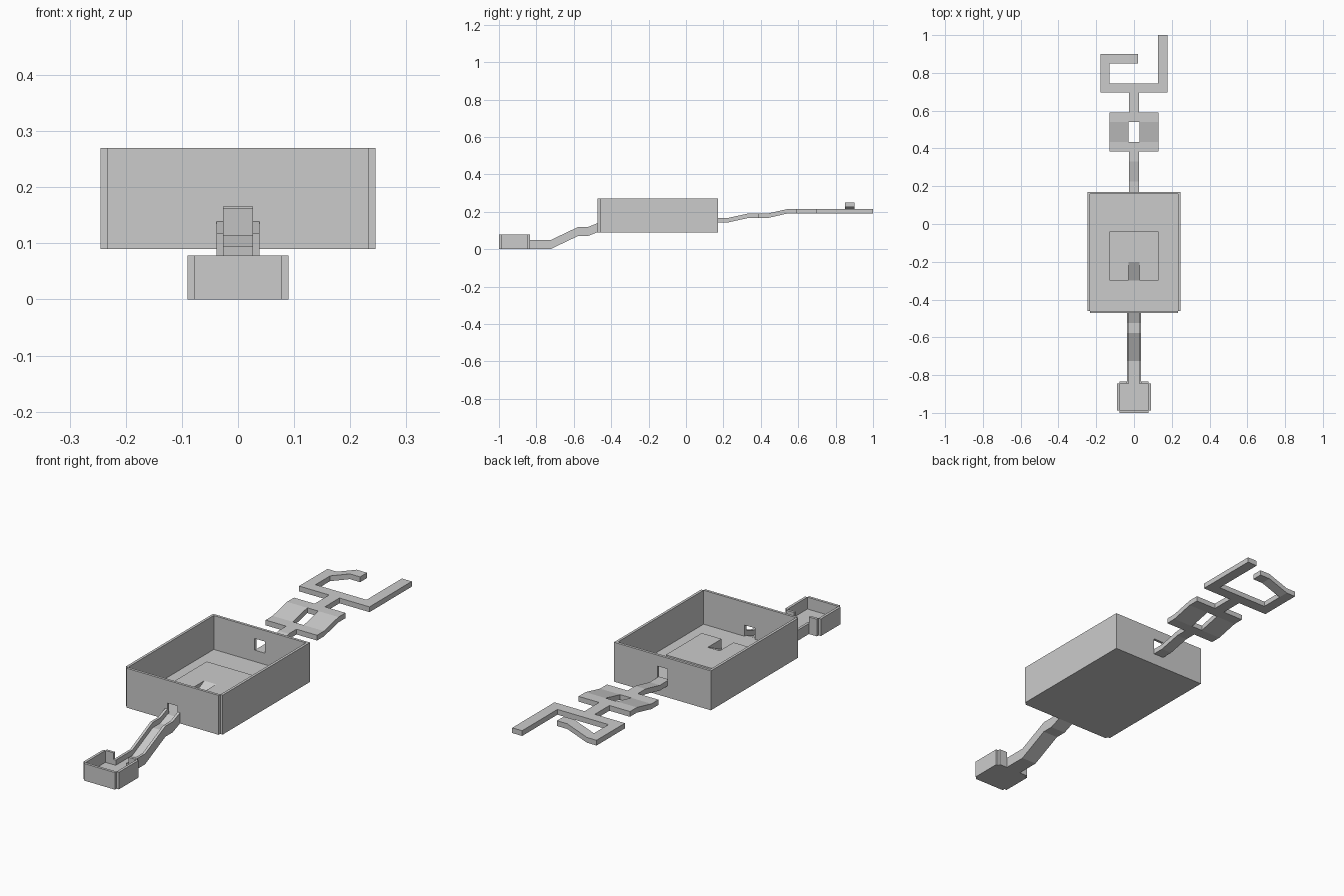
import bpy, bmesh

if "Cube" in bpy.data.objects:
    bpy.data.objects.remove(bpy.data.objects["Cube"])


def lerp(pts):
    """Height function from a list of (position, height) points."""
    def f(t):
        if t <= pts[0][0]:
            return pts[0][1]
        for (a, za), (b, zb) in zip(pts, pts[1:]):
            if t <= b:
                return za + (zb - za) * (t - a) / (b - a)
        return pts[-1][1]
    return f


def deck(name, rects, top, thick=None, base=None, xb=(), yb=()):
    """Solid covering plan rectangles (x0, x1, y0, y1); top(x, y) gives its height.
    The underside follows the top at 'thick', or is flat at 'base'."""
    if not callable(top):
        level = top
        top = lambda x, y: level
    xs = sorted({v for r in rects for v in r[:2]} | set(xb))
    ys = sorted({v for r in rects for v in r[2:]} | set(yb))
    cells = set()
    for i in range(len(xs) - 1):
        for j in range(len(ys) - 1):
            cx, cy = (xs[i] + xs[i + 1]) / 2, (ys[j] + ys[j + 1]) / 2
            if any(a < cx < b and c < cy < d for a, b, c, d in rects):
                cells.add((i, j))
    bm = bmesh.new()
    verts = {}

    def v(i, j, up):
        if (i, j, up) not in verts:
            z = top(xs[i], ys[j])
            if not up:
                z = base if base is not None else z - thick
            verts[i, j, up] = bm.verts.new((xs[i], ys[j], z))
        return verts[i, j, up]

    for i, j in cells:
        ring = [(i, j), (i + 1, j), (i + 1, j + 1), (i, j + 1)]
        bm.faces.new([v(*p, True) for p in ring])
        bm.faces.new([v(*p, False) for p in reversed(ring)])
        near = [(i, j - 1), (i + 1, j), (i, j + 1), (i - 1, j)]
        for k in range(4):
            if near[k] not in cells:
                p, q = ring[k], ring[(k + 1) % 4]
                bm.faces.new([v(*p, False), v(*q, False), v(*q, True), v(*p, True)])
    bmesh.ops.dissolve_limit(bm, angle_limit=0.01, verts=bm.verts[:], edges=bm.edges[:])
    bmesh.ops.recalc_face_normals(bm, faces=bm.faces[:])
    me = bpy.data.meshes.new(name)
    bm.to_mesh(me)
    bm.free()
    ob = bpy.data.objects.new(name, me)
    bpy.context.collection.objects.link(ob)
    return ob


def cut(ob, rect, z0, z1):
    """Cut a rectangular doorway through a wall."""
    c = deck("cutter", [rect], z1, base=z0)
    m = ob.modifiers.new("doorway", 'BOOLEAN')
    m.operation, m.solver, m.object = 'DIFFERENCE', 'EXACT', c
    bpy.context.view_layer.objects.active = ob
    bpy.ops.object.modifier_apply(modifier=m.name)
    bpy.data.objects.remove(c)


W = 0.012      # wall thickness
P = 0.026      # half width of a path
T = 0.024      # floor thickness
F = 0.115      # main room floor level

# starting tray
deck("tray_floor", [(-.078, .078, -.988, -.845)], T, base=0)
deck("tray_front_wall", [(-.078, .078, -1, -.988)], .078, base=0)
for s, side in ((-1, "left"), (1, "right")):
    xa, xb = sorted((s * .078, s * .09))
    deck("tray_wall_" + side, [(xa, xb, -.988, -.845)], .078, base=0)
    xa, xb = sorted((s * .038, s * .078))
    deck("tray_back_wall_" + side, [(xa, xb, -.845, -.833)], .078, base=0)

# walled ramp up to the main room
prof = [(-.845, T), (-.725, T), (-.578, .094), (-.525, .094), (-.472, F)]
ramp = lerp(prof)
breaks = [p[0] for p in prof[1:-1]]
deck("ramp_floor", [(-P, P, -.845, -.472)], lambda x, y: ramp(y), thick=T, yb=breaks)
for s, side in ((-1, "left"), (1, "right")):
    xa, xb = sorted((s * P, s * .038))
    deck("ramp_wall_" + side, [(xa, xb, -.845, -.472)],
         lambda x, y: ramp(y) + T, thick=2 * T, yb=breaks)

# main room
deck("room_floor", [(-.233, .233, -.46, .158)], F, base=.09)
for s, side in ((-1, "left"), (1, "right")):
    xa, xb = sorted((s * .233, s * .245))
    deck("room_wall_" + side, [(xa, xb, -.46, .17)], .27, base=.09)
front = deck("room_front_wall", [(-.233, .233, -.472, -.46)], .27, base=.09)
cut(front, (-P, P, -.5, -.4), F, .166)
back = deck("room_back_wall", [(-.233, .233, .158, .17)], .27, base=.09)
cut(back, (-P, P, .1, .2), .167, .22)

# raised platform with a ramp set into its front
deck("platform", [(-.13, -.03, -.3, -.04), (.03, .13, -.3, -.04), (-.03, .03, -.2, -.04)],
     .163, base=F)
inset = lerp([(-.3, F), (-.2, .163)])
deck("platform_ramp", [(-.03, .03, -.3, -.2)], lambda x, y: inset(y), base=F - .005)

# open track behind the room: stem, split loop, fork with a rising hooked branch
rise = lerp([(.17, .167), (.225, .167), (.33, .19), (.435, .19), (.54, .214)])
hook = lerp([(-.13, 0), (-.03, .036)])
rects = [(-P, P, .17, .385),                                      # stem
         (-.13, .13, .385, .435), (-.13, .13, .54, .59),          # loop ends
         (-.13, -.028, .435, .54), (.028, .13, .435, .54),        # loop sides
         (-P, P, .59, .695), (-.178, .178, .695, .745),           # fork
         (.128, .178, .745, 1), (-.178, -.13, .745, .9),          # branches
         (-.13, .022, .85, .9)]                                   # rising hook
deck("back_track", rects, lambda x, y: rise(y) + (hook(x) if y > .8 and x < .1 else 0),
     thick=T, xb=(-.03,), yb=(.225, .33))
